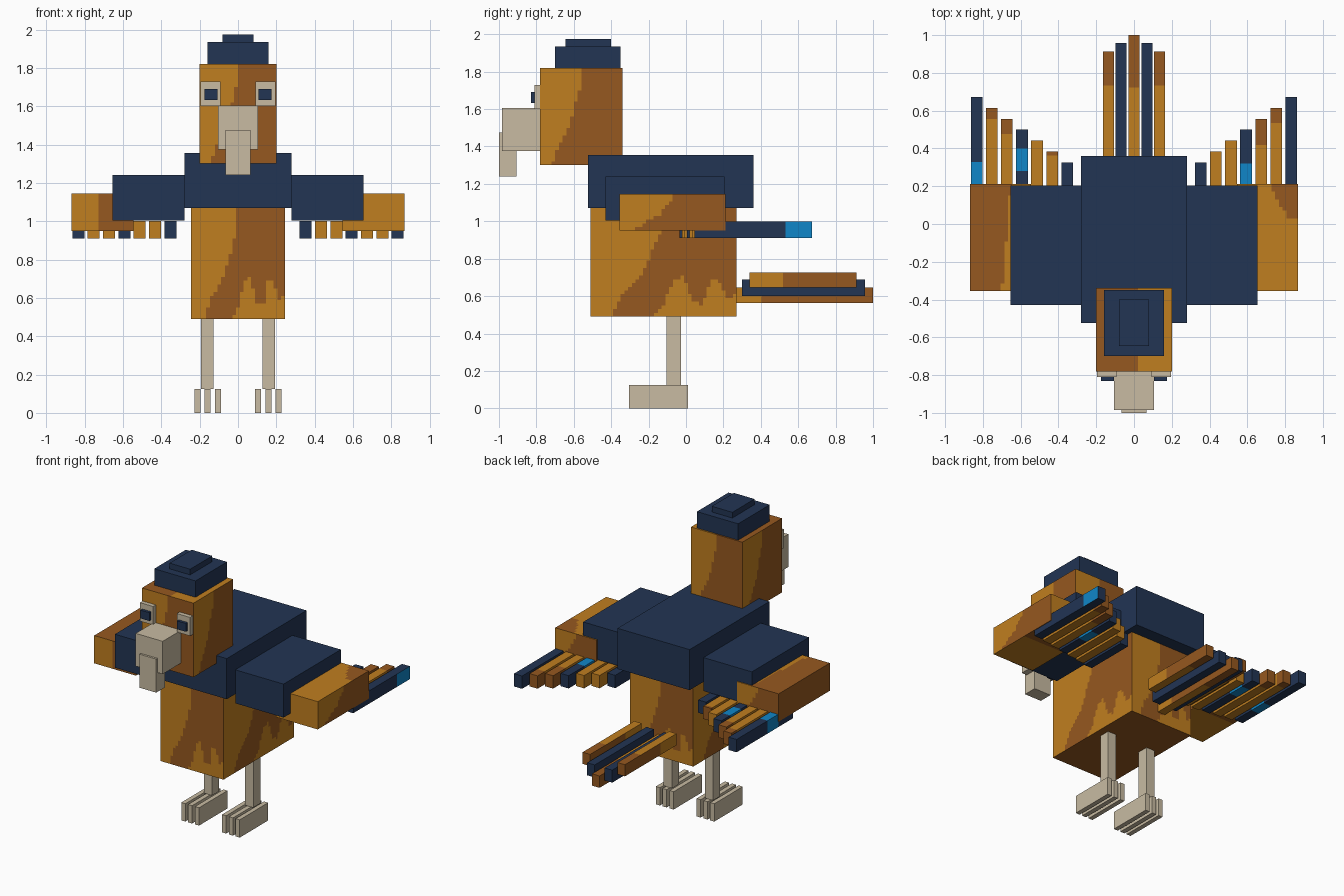
import bpy, bmesh
from mathutils import Vector

if "Cube" in bpy.data.objects:
    bpy.data.objects.remove(bpy.data.objects["Cube"])

# Flat colours
COLORS = {
    "navy": (0.016, 0.035, 0.088),
    "orange": (0.53, 0.21, 0.014),
    "brown": (0.305, 0.098, 0.014),
    "beige": (0.578, 0.497, 0.361),
    "blue": (0.005, 0.238, 0.578),
}
NAMES = list(COLORS)
MATS = []
for cname, rgb in COLORS.items():
    m = bpy.data.materials.new(cname)
    m.diffuse_color = (*rgb, 1)
    m.use_nodes = True
    m.node_tree.nodes["Principled BSDF"].inputs["Base Color"].default_value = m.diffuse_color
    MATS.append(m)


def block(name, x, y, z, color, step=(0, 0, 0)):
    """Box from ranges; color is a name or a rule(point, normal, unit) -> name.
    step gives the cell size of the paint grid on each axis (0 = no cuts)."""
    lo, hi = Vector((x[0], y[0], z[0])), Vector((x[1], y[1], z[1]))
    size = hi - lo
    bm = bmesh.new()
    bmesh.ops.create_cube(bm, size=1)
    for v in bm.verts:
        v.co = Vector([lo[i] + (v.co[i] + 0.5) * size[i] for i in range(3)])
    for axis in range(3):
        n = round(size[axis] / step[axis]) if step[axis] else 1
        for k in range(1, n):
            co, no = lo.copy(), Vector((0, 0, 0))
            co[axis] += size[axis] * k / n
            no[axis] = 1
            bmesh.ops.bisect_plane(bm, geom=bm.verts[:] + bm.edges[:] + bm.faces[:],
                                   plane_co=co, plane_no=no)
    bm.normal_update()
    for f in bm.faces:
        c = f.calc_center_median()
        unit = [(c[i] - lo[i]) / size[i] for i in range(3)]
        cname = color if isinstance(color, str) else color(c, f.normal, unit)
        f.material_index = NAMES.index(cname)
    me = bpy.data.meshes.new(name)
    bm.to_mesh(me)
    bm.free()
    for m in MATS:
        me.materials.append(m)
    ob = bpy.data.objects.new(name, me)
    bpy.context.collection.objects.link(ob)
    return ob


def lerp(points, t):
    """Piecewise linear lookup."""
    for (a, va), (b, vb) in zip(points, points[1:]):
        if t <= b:
            return va + (vb - va) * (t - a) / (b - a)
    return points[-1][1]


EDGE = [(0, 0.14), (0.2, 0.22), (0.4, 0.36), (0.6, 0.42), (0.85, 0.5), (1, 0.49)]
DRIPS = [(0, 0), (0.44, 0), (0.5, 0.12), (0.57, 0.35), (0.63, 0.37), (0.7, 0.15),
         (0.77, 0.1), (0.82, 0.33), (0.88, 0.33), (0.93, 0.18), (1, 0.2)]


def across(n, unit):
    """Left-to-right coordinate on an upright face seen from outside."""
    u = unit[0] if abs(n.y) > 0.5 else unit[1]
    return u if (n.y < -0.5 or n.x > 0.5) else 1 - u


def plumage(c, n, unit):
    return "brown" if across(n, unit) > lerp(EDGE, unit[2]) else "orange"


def body_paint(c, n, unit):
    if abs(n.z) > 0.5:
        return "brown"
    if unit[2] < lerp(DRIPS, across(n, unit)):
        return "orange"
    return plumage(c, n, unit)


def head_paint(c, n, unit):
    if n.z > 0.5:
        return "brown" if c.x < 0.02 else "orange"
    if n.z < -0.5:
        return "brown" if c.x > -0.1 else "orange"
    return plumage(c, n, unit)


def wing_paint(c, n, unit):
    if n.z > 0.5:
        if c.x < 0:
            return "orange" if c.x > -0.7 + 0.05 * unit[1] else "brown"
        return "brown" if c.y > 0.02 and c.x > 0.82 - 0.55 * (c.y - 0.02) else "orange"
    if n.z < -0.5:
        return "brown" if unit[1] > 0.55 else "orange"
    if n.x < -0.5:
        return "brown"
    if n.y < -0.5:
        return "brown" if -0.72 < c.x < 0 else "orange"
    return plumage(c, n, unit)


# Torso, back and head
block("body", (-0.245, 0.245), (-0.51, 0.27), (0.49, 1.07), body_paint, (0.02, 0.02, 0.02))
block("back", (-0.28, 0.28), (-0.525, 0.36), (1.07, 1.355), "navy")
block("head", (-0.2, 0.2), (-0.78, -0.34), (1.30, 1.82), head_paint, (0.02, 0.02, 0.02))
block("crest_base", (-0.16, 0.16), (-0.70, -0.35), (1.82, 1.935), "navy")
block("crest_top", (-0.08, 0.08), (-0.645, -0.40), (1.935, 1.975), "navy")
block("beak", (-0.105, 0.105), (-0.985, -0.78), (1.375, 1.605), "beige")
block("beak_tip", (-0.065, 0.065), (-1.0, -0.905), (1.24, 1.475), "beige")

# Wing feathers from outer to inner: colour split at y as (near, split, far)
FEATHERS = {
    -1: [("blue", 0.33, "navy"), ("orange", 0.55, "brown"), ("orange", 0.47, "brown"),
         ("blue", 0.40, "navy"), ("orange", 9, "orange"), ("orange", 0.36, "brown"),
         ("navy", 9, "navy")],
    1: [("navy", 9, "navy"), ("orange", 0.54, "brown"), ("orange", 0.42, "brown"),
        ("blue", 0.33, "navy"), ("orange", 9, "orange"), ("orange", 9, "orange"),
        ("navy", 9, "navy")],
}


def feather_paint(near, split, far, inner=-9):
    def rule(c, n, unit):
        if near == "navy" and n.x > 0.5 and c.x > 0.8:   # blue flash on outer edge
            return "blue" if c.y > 0.54 else "navy"
        if near == "blue" and c.y < inner:
            return far
        return near if c.y < split else far
    return rule


for s, side in ((-1, "left"), (1, "right")):
    def span(a, b):
        return (s * a, s * b) if s > 0 else (s * b, s * a)

    # Wing
    block(side + "_wing_inner", span(0.28, 0.655), (-0.43, 0.205), (1.005, 1.24), "navy")
    block(side + "_wing_outer", span(0.545, 0.868), (-0.355, 0.212), (0.95, 1.145),
          wing_paint, (0.02, 0.02, 0.02))
    for i, (near, split, far) in enumerate(FEATHERS[s]):
        x = 0.833 - 0.08 * i
        inner = 0.28 if (s < 0 and i == 3) else 0.2
        block(f"{side}_wing_feather_{i + 1}", span(x - 0.031, x + 0.031),
              (0.045 - 0.0133 * i, 0.673 - 0.058 * i), (0.91, 1.0),
              feather_paint(near, split, far, inner), (0, 0.02, 0))

    # Eye
    block(side + "_eye_white", span(0.092, 0.195), (-0.81, -0.78), (1.60, 1.73), "beige")
    block(side + "_pupil", span(0.107, 0.176), (-0.83, -0.81), (1.632, 1.69), "navy")

    # Leg and toes
    block(side + "_leg", span(0.127, 0.192), (-0.105, -0.027), (0.125, 0.49), "beige")
    for i, x in enumerate((0.105, 0.159, 0.211)):
        block(f"{side}_toe_{i + 1}", span(x - 0.016, x + 0.016), (-0.305, 0.01),
              (0, 0.125), "beige")

    # Paired tail feathers
    block(side + "_tail_navy", span(0.039, 0.097), (0.30, 0.957), (0.60, 0.688), "navy")
    block(side + "_tail_outer", span(0.106, 0.164), (0.34, 0.912), (0.645, 0.727),
          lambda c, n, u: "brown" if c.y > (0.52 if abs(n.x) > 0.5 else 0.74) else "orange",
          (0, 0.02, 0))

# Middle tail feather
block("tail_middle", (-0.029, 0.029), (0.265, 1.0), (0.562, 0.645),
      lambda c, n, u: "brown" if c.y > (0.40 if abs(n.x) > 0.5 else 0.72) else "orange",
      (0, 0.02, 0))
